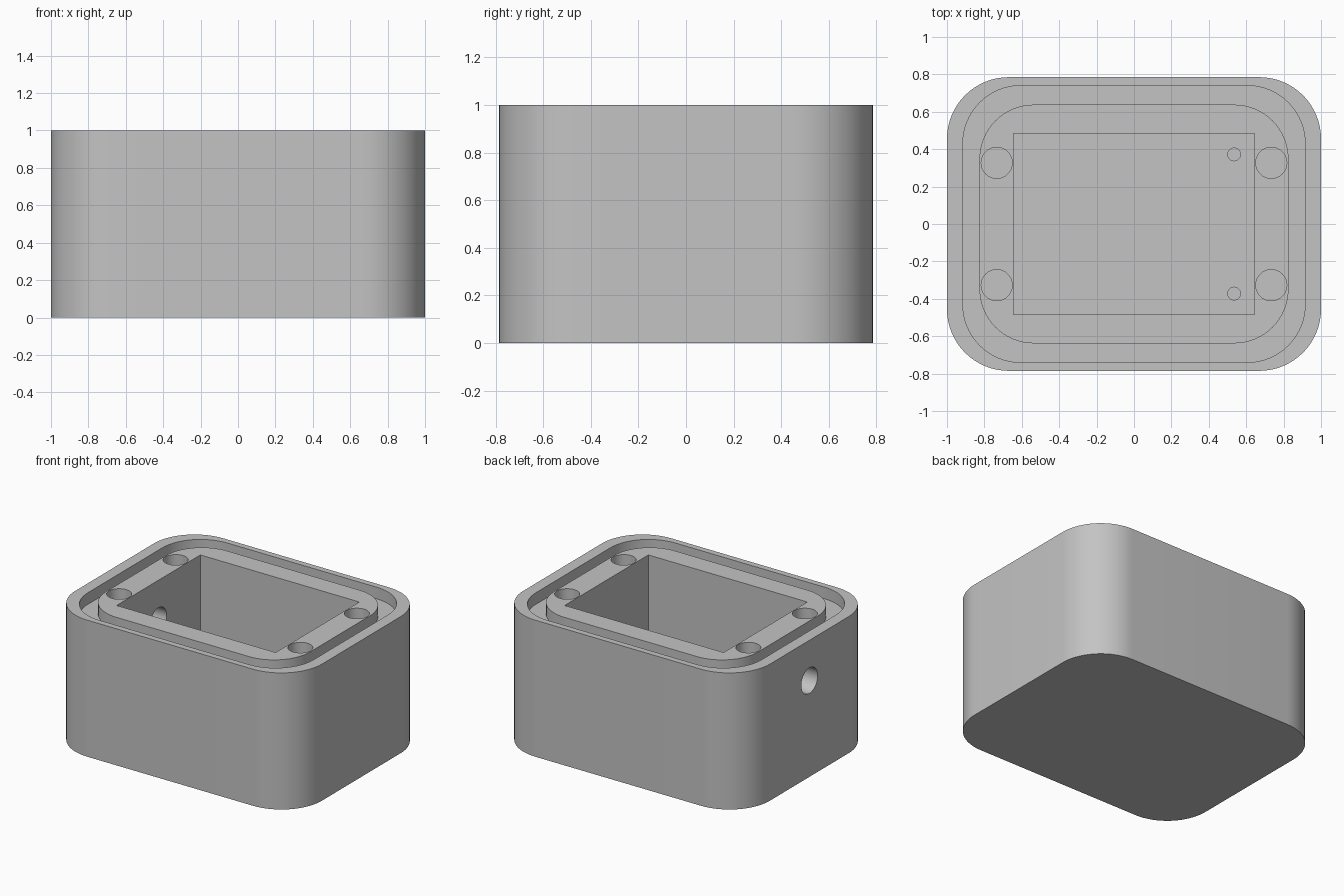
import bpy, bmesh, math
from mathutils import Matrix

if "Cube" in bpy.data.objects:
    bpy.data.objects.remove(bpy.data.objects["Cube"], do_unlink=True)

grey = bpy.data.materials.new("housing_grey")
grey.use_nodes = True
colour = (0.55, 0.55, 0.55, 1)
grey.diffuse_color = colour
grey.node_tree.nodes["Principled BSDF"].inputs["Base Color"].default_value = colour


def make_object(name, bm):
    bmesh.ops.recalc_face_normals(bm, faces=bm.faces)
    mesh = bpy.data.meshes.new(name)
    bm.to_mesh(mesh)
    bm.free()
    mesh.materials.append(grey)
    obj = bpy.data.objects.new(name, mesh)
    bpy.context.collection.objects.link(obj)
    return obj


def rounded_block(name, hx, hy, radius, z0, z1, steps=16):
    """Upright block with rounded vertical corners."""
    bm = bmesh.new()
    verts = []
    for quarter, (sx, sy) in enumerate([(1, 1), (-1, 1), (-1, -1), (1, -1)]):
        for i in range(steps + 1):
            a = (quarter + i / steps) * math.pi / 2
            verts.append(bm.verts.new((sx * (hx - radius) + radius * math.cos(a),
                                       sy * (hy - radius) + radius * math.sin(a), z0)))
    base = bm.faces.new(verts)
    top = bmesh.ops.extrude_face_region(bm, geom=[base])["geom"]
    bmesh.ops.translate(bm, vec=(0, 0, z1 - z0),
                        verts=[v for v in top if isinstance(v, bmesh.types.BMVert)])
    return make_object(name, bm)


def box(name, hx, hy, z0, z1):
    bm = bmesh.new()
    bmesh.ops.create_cube(bm, size=1, matrix=Matrix.Translation((0, 0, (z0 + z1) / 2))
                          @ Matrix.Diagonal((2 * hx, 2 * hy, z1 - z0, 1)))
    return make_object(name, bm)


def cylinder(name, radius, depth, centre, along_x=False):
    turn = Matrix.Rotation(math.pi / 2, 4, "Y") if along_x else Matrix()
    bm = bmesh.new()
    bmesh.ops.create_cone(bm, cap_ends=True, segments=40, radius1=radius, radius2=radius,
                          depth=depth, matrix=Matrix.Translation(centre) @ turn)
    return make_object(name, bm)


def cut(target, cutter):
    """Subtract the cutter from the target, then discard it."""
    mod = target.modifiers.new("cut", "BOOLEAN")
    mod.operation = "DIFFERENCE"
    mod.solver = "EXACT"
    mod.object = cutter
    bpy.context.view_layer.objects.active = target
    bpy.ops.object.modifier_apply(modifier=mod.name)
    bpy.data.objects.remove(cutter, do_unlink=True)


# Solid housing with rounded corners
housing = rounded_block("housing", 1.0, 0.785, 0.33, 0, 1)

# Seal groove around the top
groove = rounded_block("groove_cutter", 0.915, 0.74, 0.31, 0.915, 1.2)
cut(groove, rounded_block("groove_core", 0.826, 0.638, 0.29, 0.8, 1.3))
cut(housing, groove)

# Rectangular cavity
floor = 0.16
cut(housing, box("cavity_cutter", 0.644, 0.484, floor, 1.2))

# Lid screw holes in the four corners
for sx in (-1, 1):
    for sy in (-1, 1):
        cut(housing, cylinder("screw_hole_cutter", 0.083, 0.8, (sx * 0.734, sy * 0.327, 1.0)))

# Two small mounting holes in the cavity floor
for sy in (-1, 1):
    cut(housing, cylinder("mount_hole_cutter", 0.034, 0.2, (0.535, sy * 0.372, floor)))

# Cable entry through one end wall
cut(housing, cylinder("cable_hole_cutter", 0.094, 0.6, (-0.85, 0, 0.705), along_x=True))

# Smooth the curves, keep the edges sharp
bpy.ops.object.select_all(action="DESELECT")
housing.select_set(True)
bpy.context.view_layer.objects.active = housing
bpy.ops.object.shade_smooth_by_angle(angle=math.radians(30))
